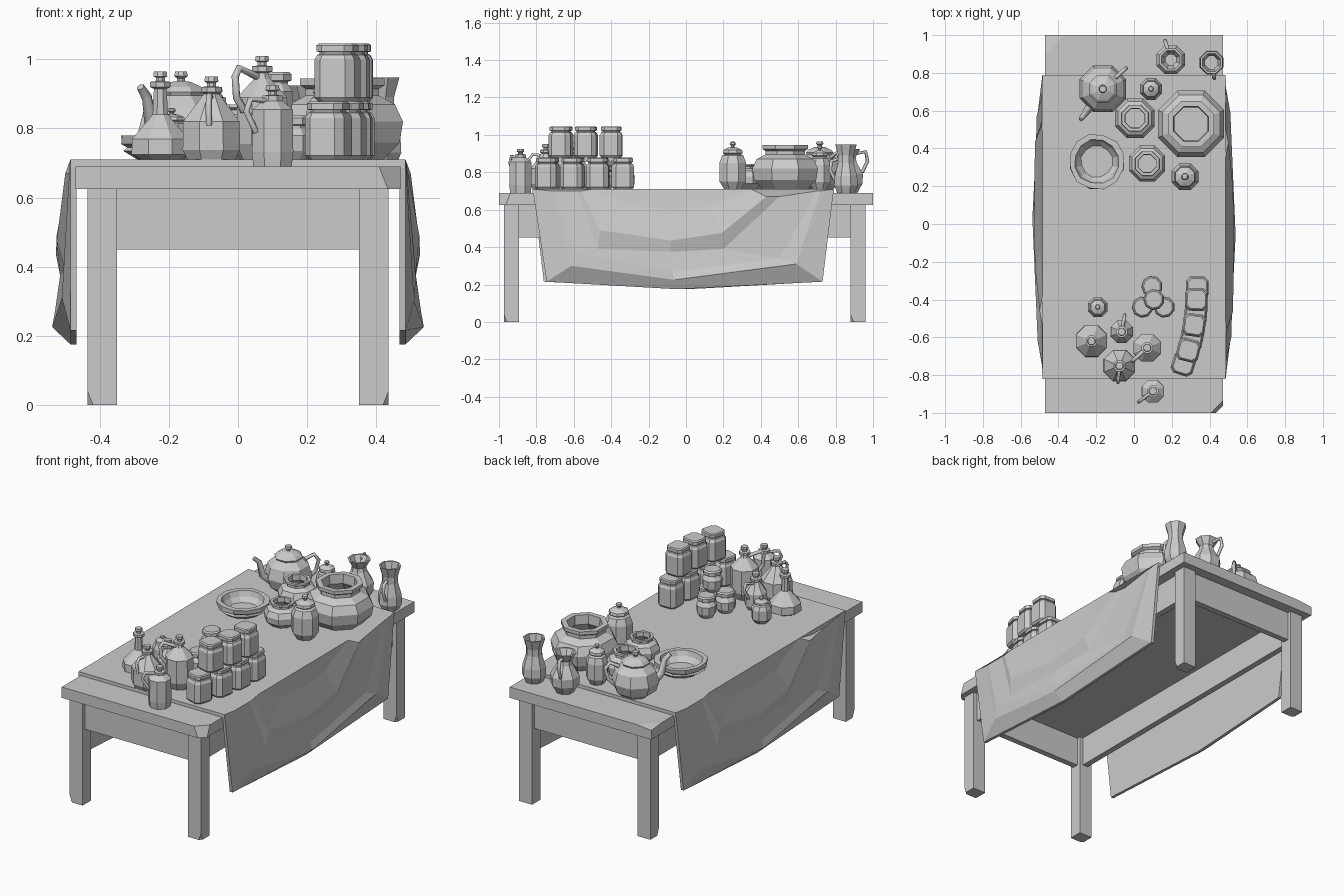
import bpy, bmesh, random
from math import cos, sin, radians, pi, tau
from mathutils import Vector

random.seed(4)
cube = bpy.data.objects.get("Cube")
if cube:
    bpy.data.objects.remove(cube)

TABLE, CLOTH = .69, .71     # heights of the bare top and of the covered top


def add_object(name, bm):
    bmesh.ops.recalc_face_normals(bm, faces=bm.faces)
    mesh = bpy.data.meshes.new(name)
    bm.to_mesh(mesh)
    bm.free()
    ob = bpy.data.objects.new(name, mesh)
    bpy.context.collection.objects.link(ob)
    return ob


def box(name, low, high, chips=()):
    """Box between two corners; each chip is a (point, normal) cut."""
    bm = bmesh.new()
    bmesh.ops.create_cube(bm, size=1)
    low, high = Vector(low), Vector(high)
    for v in bm.verts:
        v.co = (low + high) / 2 + v.co * (high - low)
    for point, normal in chips:
        geom = bm.verts[:] + bm.edges[:] + bm.faces[:]
        cut = bmesh.ops.bisect_plane(bm, geom=geom, plane_co=point, plane_no=normal, clear_outer=True)
        edges = [e for e in cut["geom_cut"] if isinstance(e, bmesh.types.BMEdge)]
        bmesh.ops.holes_fill(bm, edges=edges)
    return add_object(name, bm)


def loft(bm, rings, closed=True):
    """Join successive rings of points with quads and cap both ends."""
    rows = [[bm.verts.new(p) for p in ring] for ring in rings]
    count = len(rows[0])
    for a, b in zip(rows, rows[1:]):
        for i in range(count if closed else count - 1):
            j = (i + 1) % count
            bm.faces.new((a[i], a[j], b[j], b[i]))
    bm.faces.new(rows[0])
    bm.faces.new(rows[-1])
    return rows


def vessel(name, x, y, base, profile, sides=8, turn=0, square=False, jitter=0):
    """Turned pot; profile is (radius, height above base)."""
    if square:
        c = .62
        unit = [(1, -c), (1, c), (c, 1), (-c, 1), (-1, c), (-1, -c), (-c, -1), (c, -1)]
    else:
        unit = [(cos((i + .5) * tau / sides), sin((i + .5) * tau / sides)) for i in range(sides)]
    ct, st = cos(radians(turn)), sin(radians(turn))
    rings = []
    for r, z in profile:
        ring = []
        for u, v in unit:
            s = r * (1 + random.uniform(-jitter, jitter))
            ring.append((x + s * (u * ct - v * st), y + s * (u * st + v * ct), base + z))
        rings.append(ring)
    bm = bmesh.new()
    loft(bm, rings)
    return add_object(name, bm)


def tube(name, x, y, angle, path, thick=.012, taper=1):
    """Handle or spout; path is (distance from axis, height)."""
    a = radians(angle)
    curve = bpy.data.curves.new(name, "CURVE")
    curve.dimensions = "3D"
    curve.bevel_depth = thick
    curve.bevel_resolution = 1
    curve.use_fill_caps = True
    line = curve.splines.new("POLY")
    line.points.add(len(path) - 1)
    for i, (d, z) in enumerate(path):
        line.points[i].co = (x + d * cos(a), y + d * sin(a), z, 1)
        line.points[i].radius = 1 + (taper - 1) * i / (len(path) - 1)
    ob = bpy.data.objects.new(name, curve)
    bpy.context.collection.objects.link(ob)
    mesh = bpy.data.meshes.new_from_object(ob.evaluated_get(bpy.context.evaluated_depsgraph_get()))
    bpy.data.objects.remove(ob)
    bpy.context.collection.objects.link(bpy.data.objects.new(name, mesh))


# Table: worn top, four legs and an apron between them
box("table_top", (-.47, -1, .625), (.47, 1, TABLE),
    [((.47, -.95, .66), (1, -1, .4)), ((-.47, .9, TABLE), (-.1, .1, 1))])
for side, sx in (("right", -1), ("left", 1)):
    for end, y in (("front", -.933), ("back", .92)):
        inner, outer = sorted((sx * .35, sx * .436))
        box(f"{end}_{side}_leg", (inner, y - .04, 0), (outer, y + .04, .63),
            [((sx * .42, y - .04, 0), (sx, -1, -.4))])
    box(f"{side}_apron", (sx * .39 - .018, -.9, .45), (sx * .39 + .018, .89, .63))
for end, y in (("front", -.933), ("back", .92)):
    box(f"{end}_apron", (-.36, y - .018, .45), (.36, y + .018, .63))

# Cloth: flat top and a draped panel on each side, from hem to inner swag
box("cloth_top", (-.485, -.82, TABLE - .005), (.485, .79, CLOTH))
hem = [(-.82, .71), (-.745, .215), (-.05, .175), (.73, .215), (.79, .71)]
swags = [
    [(-.72, .7, .487), (-.615, .3, .51), (-.06, .225, .538), (.59, .31, .51), (.72, .7, .487)],
    [(-.7, .7, .487), (-.6, .37, .515), (-.07, .27, .53), (.5, .34, .495), (.7, .7, .487)],
    [(-.58, .7, .487), (-.47, .39, .515), (-.08, .375, .515), (.2, .39, .5), (.5, .67, .487)],
    [(-.56, .7, .487), (-.46, .49, .525), (-.08, .435, .527), (.19, .475, .525), (.43, .67, .5)],
    [(-.5, .71, .485), (-.3, .62, .495), (-.08, .6, .5), (.12, .62, .495), (.35, .71, .485)],
]
for side, s in (("left", 1), ("right", -1)):
    rows = [[(y, z, x) for y, z in hem] for x in (.467, .485)] + swags
    middle = -.015
    bm = bmesh.new()
    rows = loft(bm, [[(s * x, middle + s * (y - middle), z) for y, z, x in row] for row in rows], closed=False)
    # close the strip along the table edge
    bm.faces.new([r[0] for r in rows] + [r[-1] for r in reversed(rows)])
    add_object(f"{side}_cloth_drape", bm)

# Square storage jars: a curved row of four with three stacked on top
jar = [(.05, 0), (.06, .012), (.06, .12), (.052, .135), (.046, .138), (.046, .143),
       (.054, .145), (.054, .163), (.048, .168)]
lower = [(.262, -.74, -18), (.305, -.607, -12), (.327, -.472, -5), (.335, -.337, 0)]
upper = [(.288, -.668, -14), (.318, -.535, -8), (.33, -.4, -2)]
for level, row in enumerate((lower, upper)):
    for i, (x, y, turn) in enumerate(row):
        vessel(f"square_jar_{level}_{i}", x, y, CLOTH + level * .168, jar, turn=turn, square=True)

# Small round jars: three below, one resting on them
small = [(.038, 0), (.055, .025), (.057, .07), (.042, .092), (.042, .098),
         (.053, .102), (.053, .12), (.045, .127)]
for i, (x, y, z) in enumerate([(.095, -.33, 0), (.045, -.44, 0), (.16, -.44, 0), (.105, -.4, .127)]):
    vessel(f"small_jar_{i}", x, y, CLOTH + z, small, sides=9)


def lidded(radius, height):
    """Ginger-jar profile with a knobbed lid."""
    shape = [(.65, 0), (1, .16), (1, .55), (.8, .7), (.62, .73), (.75, .76), (.7, .82), (.35, .87),
             (.13, .88), (.13, .91), (.25, .94), (.2, .98), (.08, 1)]
    return [(r * radius, z * height) for r, z in shape]


for name, x, y, r, h in [("tall_lidded_jar", .27, .25, .077, .255),
                         ("back_lidded_jar", .09, .715, .062, .235),
                         ("front_lidded_jar", -.192, -.44, .056, .15)]:
    vessel(name, x, y, CLOTH, lidded(r, h))


def bottle(foot, body, shoulder, neck, height):
    """Stoppered bottle: foot and body radii, shoulder and neck heights."""
    return [(foot, 0), (body, shoulder * .25), (body * .98, shoulder), (.024, neck), (.02, height - .05),
            (.032, height - .045), (.032, height - .03), (.014, height - .028),
            (.014, height - .018), (.022, height - .014), (.02, height)]


for name, x, y, z, shape in [
        ("wide_bottle", -.077, -.75, CLOTH, bottle(.075, .09, .11, .19, .24)),
        ("tall_bottle", .07, -.655, CLOTH, bottle(.06, .08, .18, .235, .3)),
        ("hidden_bottle", -.065, -.57, CLOTH, bottle(.05, .064, .1, .155, .21)),
        ("front_bottle", .1, -.885, TABLE, bottle(.06, .065, .165, .195, .235)),
        ("long_neck_flask", -.225, -.62, CLOTH, bottle(.06, .09, .06, .13, .255))]:
    vessel(name, x, y, z, shape)
tube("wide_bottle_handle", -.077, -.75, -95, [(.02, .89), (.07, .895), (.09, .87), (.08, .81)], .009)
tube("tall_bottle_handle", .07, -.655, 222, [(.02, .95), (.09, .975), (.105, .95), (.1, .89), (.07, .85)], .011)
tube("hidden_bottle_handle", -.065, -.57, 80, [(.02, .86), (.08, .88), (.09, .84), (.055, .78)], .009)
tube("front_bottle_handle", .1, -.885, 217, [(.02, .88), (.08, .885), (.095, .85), (.06, .79)], .009)

# Teapot with spout and handle
vessel("teapot", -.165, .715, CLOTH,
       [(.075, 0), (.115, .03), (.133, .085), (.115, .15), (.075, .185), (.08, .195), (.065, .21),
        (.03, .225), (.012, .227), (.012, .235), (.022, .242), (.018, .255)])
tube("teapot_spout", -.165, .715, 234, [(.1, .77), (.15, .81), (.168, .89), (.2, .92)], .024, .5)
tube("teapot_handle", -.165, .715, 42, [(.09, .88), (.14, .905), (.165, .87), (.15, .81), (.11, .77)], .011)

# Open pots and bowl
vessel("large_pot", .302, .53, CLOTH,
       [(.13, 0), (.18, .05), (.19, .11), (.165, .16), (.115, .185), (.115, .205), (.132, .215),
        (.132, .235), (.1, .235), (.095, .18), (.13, .13), (.11, .03)])
open_pot = [(.6, 0), (.95, .22), (1, .5), (.85, .72), (.58, .82), (.58, .9), (.68, .94), (.66, 1),
            (.5, 1), (.48, .8), (.7, .6), (.5, .15)]
for name, x, y, r, h in (("middle_pot", .005, .56, .113, .16), ("near_pot", .07, .32, .103, .135)):
    vessel(name, x, y, CLOTH, [(a * r, b * h) for a, b in open_pot])
vessel("shallow_bowl", -.197, .33, CLOTH,
       [(.1, 0), (.135, .025), (.128, .035), (.146, .045), (.148, .07), (.118, .07), (.11, .04), (.085, .012)],
       sides=12, jitter=.04)

# Jug and tall vase on the bare end of the table
vessel("jug", .195, .87, TABLE,
       [(.05, 0), (.08, .05), (.082, .1), (.045, .165), (.04, .19), (.065, .235), (.053, .235),
        (.03, .19), (.03, .15)])
tube("jug_handle", .195, .87, 107, [(.04, .9), (.095, .91), (.105, .86), (.075, .8)], .01)
vessel("tall_vase", .41, .855, TABLE,
       [(.05, 0), (.068, .04), (.065, .09), (.045, .16), (.045, .2), (.062, .258), (.052, .258),
        (.036, .2), (.036, .12)])
tube("tall_vase_handle", .41, .855, -80, [(.045, .87), (.08, .86), (.085, .81), (.06, .76)], .01)
